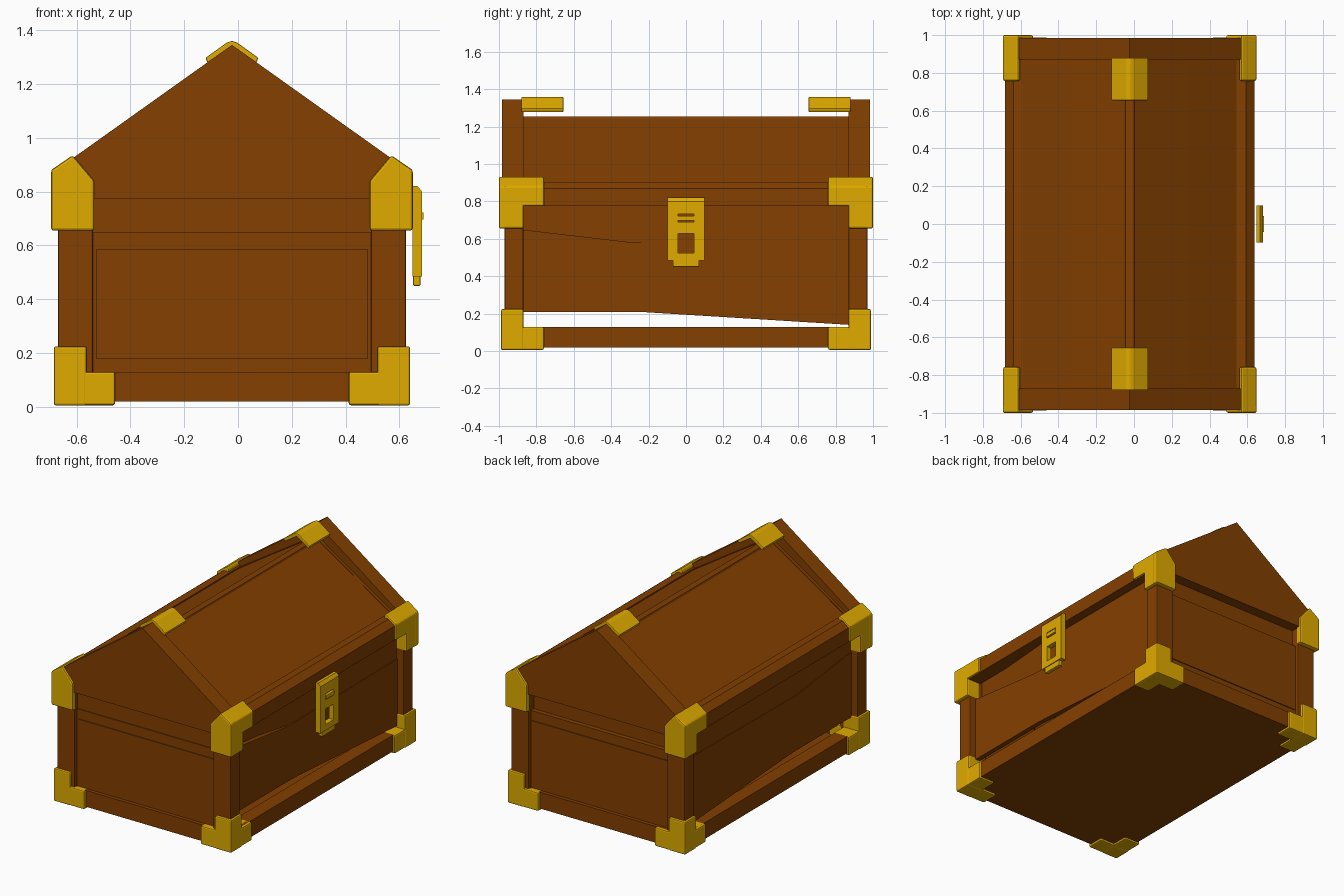
import bpy, bmesh

CX = -0.0225  # the box is offset a little because the latch sticks out on +x


def material(name, rgb):
    m = bpy.data.materials.new(name)
    m.diffuse_color = (*rgb, 1)
    return m


WOOD = material("brown wood", (0.228, 0.05, 0.0))
GOLD = material("gold metal", (0.75, 0.41, 0.0))


def rect(a0, a1, b0, b1):
    return [(a0, b0), (a1, b0), (a1, b1), (a0, b1)]


PLACE = {'x': lambda p, q, t: (t, p, q),   # profile is (y, z)
         'y': lambda p, q, t: (p, t, q),   # profile is (x, z)
         'z': lambda p, q, t: (p, q, t)}   # profile is (x, y)


def build(name, prisms, mat, mx=False, my=False, bevel=0.0):
    """Extrude (axis, profile, lo, hi) prisms; mx / my repeat them on the opposite sides."""
    bm = bmesh.new()
    for sx in ((1, -1) if mx else (1,)):
        for sy in ((1, -1) if my else (1,)):
            for axis, pts, lo, hi in prisms:
                rings = []
                for t in (lo, hi):
                    ring = []
                    for p, q in pts:
                        x, y, z = PLACE[axis](p, q, t)
                        ring.append(bm.verts.new((sx * x + CX, sy * y, z)))
                    rings.append(ring)
                a, b = rings
                n = len(pts)
                bm.faces.new(a)
                bm.faces.new(b[::-1])
                for i in range(n):
                    bm.faces.new((a[i], b[i], b[(i + 1) % n], a[(i + 1) % n]))
    bmesh.ops.recalc_face_normals(bm, faces=bm.faces)
    me = bpy.data.meshes.new(name)
    bm.to_mesh(me)
    bm.free()
    me.materials.append(mat)
    ob = bpy.data.objects.new(name, me)
    bpy.context.collection.objects.link(ob)
    if bevel:
        mod = ob.modifiers.new("soft edges", 'BEVEL')
        mod.width = bevel
        mod.segments = 2
        mod.limit_method = 'ANGLE'
        mod.angle_limit = 0.5
    return ob


# --- lower box -------------------------------------------------------------
build("floor", [('y', rect(-0.64, 0.64, 0.02, 0.05), -0.96, 0.96)], WOOD)
build("bottom_side_rails", [('y', rect(0.55, 0.645, 0.02, 0.13), -0.96, 0.96)], WOOD, mx=True)
build("bottom_end_rails", [('y', rect(-0.6, 0.6, 0.02, 0.13), 0.88, 0.97)], WOOD, my=True)
build("corner_posts", [('y', rect(0.517, 0.647, 0.03, 0.8), 0.87, 0.97)], WOOD,
      mx=True, my=True, bevel=0.006)
# end panels with a slightly raised middle field
build("end_panels", [('y', rect(-0.53, 0.53, 0.1, 0.65), 0.91, 0.946),
                     ('y', rect(-0.505, 0.505, 0.18, 0.585), 0.91, 0.952)], WOOD, my=True)
# long side panels, cut crooked along the bottom and top
side = [(-0.88, 0.21), (-0.25, 0.21), (0.88, 0.14), (0.88, 0.59), (-0.28, 0.58), (-0.88, 0.65)]
build("side_panels", [('x', side, 0.57, 0.602)], WOOD, mx=True)

# --- lid -------------------------------------------------------------------
build("front_lid_liner", [('y', rect(-0.53, 0.53, 0.64, 0.8), -0.94, -0.9)], WOOD)
build("back_lid_liner", [('y', rect(-0.53, 0.53, 0.64, 0.8), 0.88, 0.915)], WOOD)
# the right liner swings inward toward the front
build("right_lid_liner", [('z', [(0.57, 0.88), (0.597, 0.88), (0.597, -0.2), (0.545, -0.88),
                                 (0.518, -0.88), (0.57, -0.2)], 0.57, 0.8)], WOOD)
build("left_lid_liner", [('z', rect(-0.597, -0.57, -0.88, 0.88), 0.57, 0.8)], WOOD)
build("lid_side_rails", [('y', [(0.565, 0.775), (0.66, 0.775), (0.66, 0.87), (0.615, 0.905),
                                (0.565, 0.905)], -0.88, 0.88)], WOOD, mx=True)
gable = [(-0.655, 0.775), (0.655, 0.775), (0.655, 0.875), (0.59, 0.925), (0, 1.345),
         (-0.59, 0.925), (-0.655, 0.875)]
build("gable_ends", [('y', gable, 0.87, 0.985)], WOOD, my=True)
# roof boards, a little steeper below the middle, with a thin ridge strip
build("roof_slopes", [('y', [(0.0, 1.25), (0.02, 1.247), (0.305, 1.066), (0.59, 0.88),
                             (0.59, 0.85), (0.305, 1.036), (0.0, 1.22)], -0.88, 0.88)],
      WOOD, mx=True)
build("ridge_strip", [('y', [(-0.03, 1.235), (0.03, 1.235), (0.022, 1.254), (-0.022, 1.254)],
                       -0.88, 0.88)], WOOD)
build("roof_end_trims", [('y', [(0.03, 1.245), (0.575, 0.895), (0.575, 0.87), (0.03, 1.22)],
                          0.848, 0.88)], WOOD, mx=True, my=True)

# --- metal fittings --------------------------------------------------------
build("lower_corner_caps", [('y', rect(0.54, 0.662, 0.005, 0.225), 0.868, 0.988),
                            ('y', rect(0.434, 0.661, 0.006, 0.13), 0.87, 0.987),
                            ('y', rect(0.542, 0.66, 0.007, 0.13), 0.76, 0.95)],
      GOLD, mx=True, my=True, bevel=0.008)
build("upper_corner_caps",
      [('y', [(0.512, 0.655), (0.672, 0.655), (0.672, 0.88), (0.592, 0.935), (0.512, 0.84)],
        0.96, 1.0),
       ('y', rect(0.57, 0.671, 0.656, 0.85), 0.868, 0.99),
       ('y', [(0.58, 0.776), (0.671, 0.776), (0.671, 0.88), (0.592, 0.935), (0.58, 0.92)],
        0.758, 0.99)],
      GOLD, mx=True, my=True, bevel=0.009)
build("ridge_clips", [('y', [(-0.098, 1.297), (-0.02, 1.353), (0, 1.36), (0.02, 1.353),
                             (0.098, 1.297), (0.09, 1.277), (0, 1.335), (-0.09, 1.277)],
                       0.655, 0.88)], GOLD, my=True, bevel=0.005)

# latch plate built around its two openings, with a tongue below
X0, X1 = 0.67, 0.706
build("latch_plate", [('x', rect(s * 0.043, s * 0.098, 0.485, 0.80), X0, X1) for s in (1, -1)] +
      [('x', rect(-0.043, 0.043, 0.485, 0.525), X0, X1),
       ('x', rect(-0.043, 0.043, 0.63, 0.69), X0, X1),
       ('x', rect(-0.043, 0.043, 0.732, 0.80), X0, X1),
       ('y', [(X0, 0.80), (X1, 0.80), (0.69, 0.82), (X0, 0.82)], -0.098, 0.098)], GOLD)
build("latch_pin", [('x', rect(-0.043, 0.043, 0.697, 0.722), X0, 0.712)], GOLD)
build("latch_tongue", [('x', rect(-0.07, 0.07, 0.45, 0.49), X0 + 0.003, X1 - 0.006)],
      GOLD, bevel=0.004)
